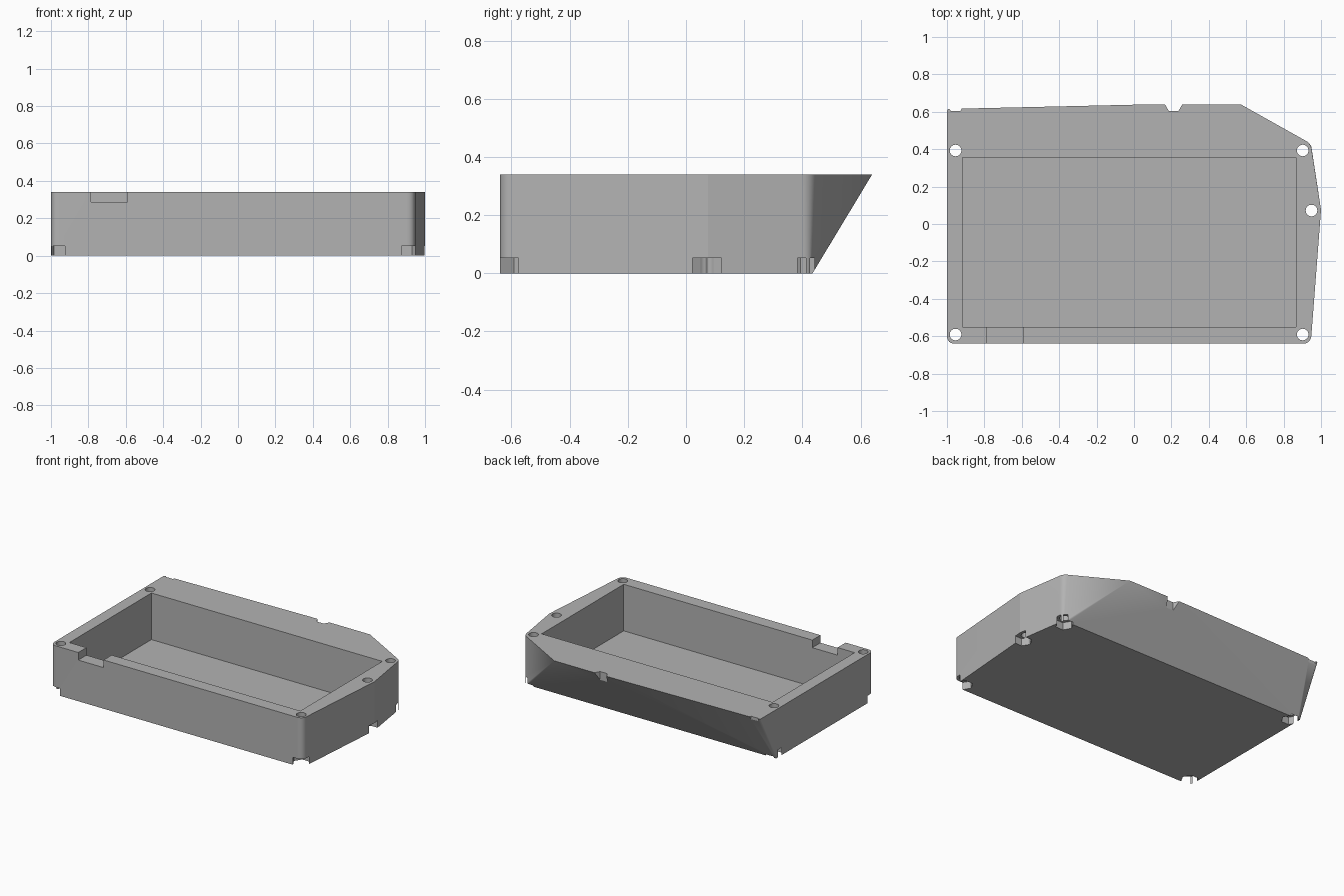
import bpy, bmesh, math
from mathutils import Vector

HEIGHT = 0.34
FLOOR = 0.015

if "Cube" in bpy.data.objects:
    bpy.data.objects.remove(bpy.data.objects["Cube"], do_unlink=True)

# Single grey plastic
grey = bpy.data.materials.new("plain grey")
grey.use_nodes = True
colour = (0.45, 0.45, 0.45, 1)
grey.diffuse_color = colour
grey.node_tree.nodes["Principled BSDF"].inputs["Base Color"].default_value = colour


def make_object(name, bm):
    bmesh.ops.recalc_face_normals(bm, faces=bm.faces)
    mesh = bpy.data.meshes.new(name)
    bm.to_mesh(mesh)
    bm.free()
    mesh.materials.append(grey)
    obj = bpy.data.objects.new(name, mesh)
    bpy.context.collection.objects.link(obj)
    return obj


def rounded(corners, steps=14):
    """Outline from (x, y, radius) corners, each softened with a curve."""
    points = []
    for i, (x, y, r) in enumerate(corners):
        c = Vector((x, y))
        if r == 0:
            points.append(c)
            continue
        before = Vector(corners[i - 1][:2])
        after = Vector(corners[(i + 1) % len(corners)][:2])
        a = c + (before - c).normalized() * r
        b = c + (after - c).normalized() * r
        for k in range(steps + 1):
            t = k / steps
            points.append(a * (1 - t) ** 2 + c * 2 * t * (1 - t) + b * t * t)
    return points


# Tray body: hull between the smaller base and the overhanging top outline
shared = [(-1, -0.64, 0.045), (0.945, -0.64, 0.045), (1, 0.075, 0)]
base = shared + [(0.945, 0.435, 0.03), (-1, 0.435, 0)]
top = shared + [(0.945, 0.43, 0.03), (0.57, 0.64, 0), (0.1, 0.64, 0), (-1, 0.615, 0.015)]
bm = bmesh.new()
for outline, z in ((base, 0), (top, HEIGHT)):
    for p in rounded(outline):
        bm.verts.new((p.x, p.y, z))
hull = bmesh.ops.convex_hull(bm, input=bm.verts)
loose = [v for v in bm.verts if not v.link_faces]
bmesh.ops.delete(bm, geom=loose, context='VERTS')
bmesh.ops.dissolve_limit(bm, angle_limit=0.002, verts=bm.verts, edges=bm.edges)
tray = make_object("tray_body", bm)


def cut(cutter):
    mod = tray.modifiers.new("cut", 'BOOLEAN')
    mod.operation = 'DIFFERENCE'
    mod.solver = 'EXACT'
    mod.object = cutter
    bpy.context.view_layer.objects.active = tray
    bpy.ops.object.modifier_apply(modifier=mod.name)
    bpy.data.objects.remove(cutter, do_unlink=True)


def box(x0, x1, y0, y1, z0, z1):
    bm = bmesh.new()
    bmesh.ops.create_cube(bm, size=1)
    for v in bm.verts:
        v.co = ((x0 + x1) / 2 + v.co.x * (x1 - x0),
                (y0 + y1) / 2 + v.co.y * (y1 - y0),
                (z0 + z1) / 2 + v.co.z * (z1 - z0))
    return make_object("box_cutter", bm)


def prism(x, y, radius, sides, z0, z1):
    bm = bmesh.new()
    rings = [[bm.verts.new((x + radius * math.cos(math.tau * k / sides),
                            y + radius * math.sin(math.tau * k / sides), z))
              for k in range(sides)] for z in (z0, z1)]
    bm.faces.new(rings[0])
    bm.faces.new(rings[1])
    for k in range(sides):
        n = (k + 1) % sides
        bm.faces.new((rings[0][k], rings[0][n], rings[1][n], rings[1][k]))
    return make_object("prism_cutter", bm)


# Main cavity and the slot in the front wall
cut(box(-0.917, 0.866, -0.55, 0.355, FLOOR, 0.5))
cut(box(-0.785, -0.59, -0.8, -0.5, 0.287, 0.5))

# Screw holes with hexagonal nut pockets underneath
for x, y, pocket_x in ((-0.954, 0.393, -0.954), (0.902, 0.393, 0.902),
                       (0.949, 0.072, 0.972), (0.902, -0.591, 0.902),
                       (-0.954, -0.591, -0.954)):
    cut(prism(x, y, 0.031, 32, -0.1, 0.5))
    cut(prism(pocket_x, y, 0.057, 6, -0.1, 0.052))

# Hexagonal notches in the sloping back edge
for x in (0.212, -0.954):
    cut(prism(x, 0.651, 0.053, 6, -0.1, 0.5))

# Smooth the rounded corners and holes, keep real edges sharp
bpy.ops.object.select_all(action='DESELECT')
tray.select_set(True)
bpy.context.view_layer.objects.active = tray
bpy.ops.object.shade_smooth_by_angle(angle=math.radians(12.5))
